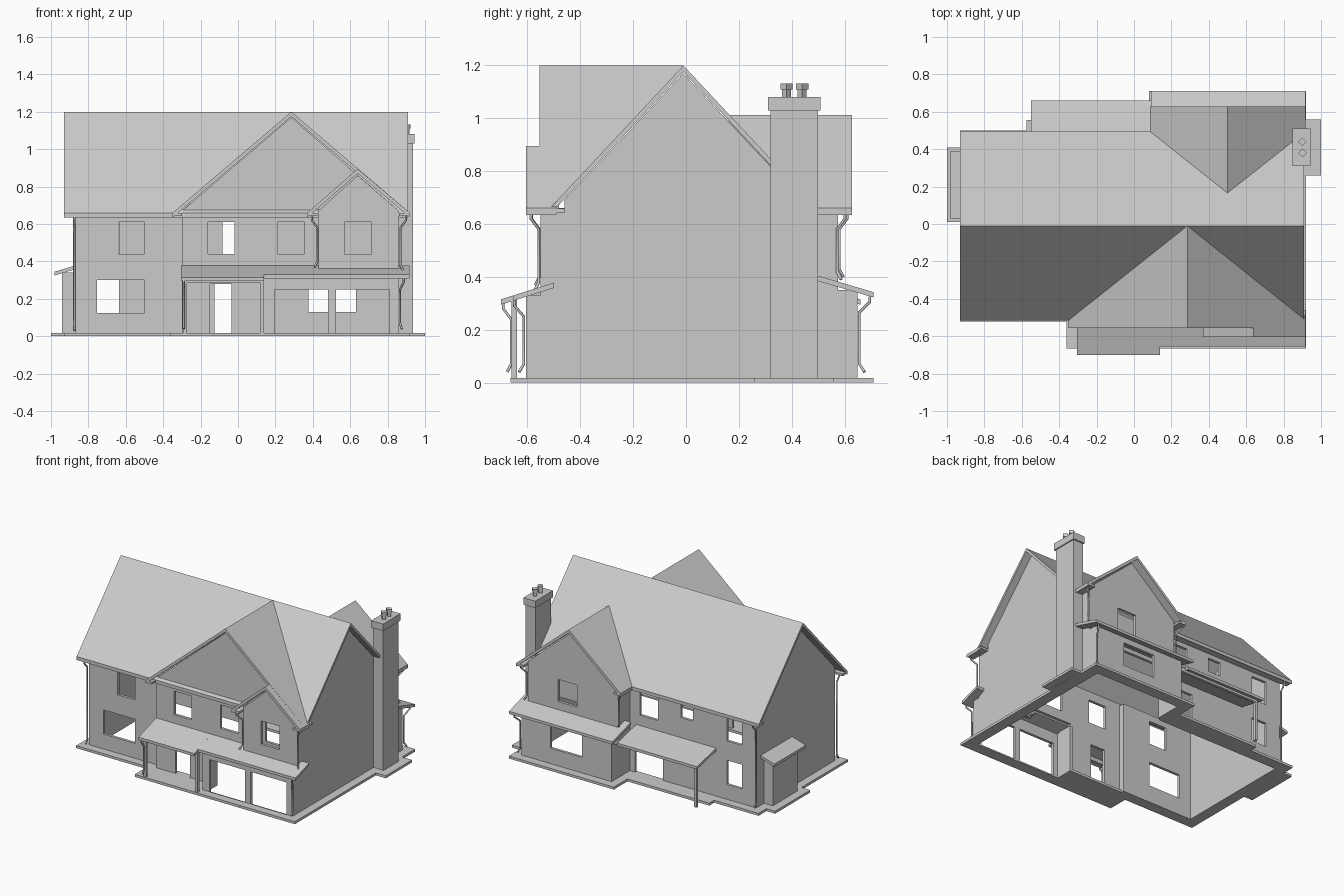
import bpy, bmesh
from mathutils import Vector

cube = bpy.data.objects.get("Cube")
if cube:
    bpy.data.objects.remove(cube)

GREY = (0.6, 0.6, 0.6, 1)
stone = bpy.data.materials.new("plain_grey")
stone.use_nodes = True
stone.diffuse_color = GREY
stone.node_tree.nodes["Principled BSDF"].inputs["Base Color"].default_value = GREY

WALL = 0.02      # wall thickness
EAVE = 0.66      # height of the main eaves
RIDGE = 1.2      # height of the main ridge


def finish(name, bm):
    bmesh.ops.recalc_face_normals(bm, faces=bm.faces)
    mesh = bpy.data.meshes.new(name)
    bm.to_mesh(mesh)
    bm.free()
    mesh.materials.append(stone)
    obj = bpy.data.objects.new(name, mesh)
    bpy.context.collection.objects.link(obj)
    return obj


def extruded(name, polygons, push):
    """Flat polygons pushed along a vector to make a solid sheet."""
    bm = bmesh.new()
    for poly in polygons:
        bm.faces.new([bm.verts.new(p) for p in poly])
    bmesh.ops.remove_doubles(bm, verts=bm.verts, dist=1e-5)
    new = bmesh.ops.extrude_face_region(bm, geom=bm.faces[:], use_keep_orig=True)
    moved = [g for g in new["geom"] if isinstance(g, bmesh.types.BMVert)]
    bmesh.ops.translate(bm, verts=moved, vec=Vector(push))
    return finish(name, bm)


def box(name, x, y, z):
    base = [(x[0], y[0], z[0]), (x[1], y[0], z[0]), (x[1], y[1], z[0]), (x[0], y[1], z[0])]
    return extruded(name, [base], (0, 0, z[1] - z[0]))


def wall(name, axis, pos, u, z, inward, holes=(), apex=None):
    """Wall facing along an axis, with open windows (u0, u1, z0, z1) and an optional gable."""
    us = sorted({*u, *(v for h in holes for v in h[:2])})
    zs = sorted({*z, *(v for h in holes for v in h[2:])})
    place = (lambda a, b: (pos, a, b)) if axis == "x" else (lambda a, b: (a, pos, b))
    polys = []
    for a, b in zip(us, us[1:]):
        for c, d in zip(zs, zs[1:]):
            mu, mz = (a + b) / 2, (c + d) / 2
            if not any(h[0] < mu < h[1] and h[2] < mz < h[3] for h in holes):
                polys.append([place(a, c), place(b, c), place(b, d), place(a, d)])
    if apex:
        polys.append([place(v, z[1]) for v in us] + [place(*apex)])
    depth = inward * WALL
    extruded(name, polys, (depth, 0, 0) if axis == "x" else (0, depth, 0))


def roof(name, *polys, thick=0.025):
    extruded(name, polys, (0, 0, -thick))


def lean_to(name, x, outer, inner, thick=0.02):
    """Single slope between two (y, z) edges."""
    (y0, z0), (y1, z1) = outer, inner
    roof(name, [(x[0], y0, z0), (x[1], y0, z0), (x[1], y1, z1), (x[0], y1, z1)], thick=thick)


def pipe(name, points, radius=0.006):
    curve = bpy.data.curves.new(name, "CURVE")
    curve.dimensions = "3D"
    curve.bevel_depth = radius
    curve.bevel_resolution = 1
    curve.use_fill_caps = True
    line = curve.splines.new("POLY")
    line.points.add(len(points) - 1)
    for p, co in zip(line.points, points):
        p.co = (*co, 1)
    curve.materials.append(stone)
    bpy.context.collection.objects.link(bpy.data.objects.new(name, curve))


# Paved apron following the footprint
plan = [(-.87, -.46), (-.30, -.46), (-.30, -.605), (.86, -.605), (.86, .32), (.94, .32),
        (.94, .50), (.86, .50), (.86, .65), (.14, .65), (.14, .495), (-.515, .495),
        (-.515, .44), (-.87, .44), (-.87, .35), (-.94, .35), (-.94, .07), (-.87, .07)]
outer = []
for i, p in enumerate(plan):
    a, p, b = Vector(plan[i - 1]), Vector(p), Vector(plan[(i + 1) % len(plan)])
    d, e = (p - a).normalized(), (b - p).normalized()
    outer.append(p + 0.06 * Vector((d.y + e.y, -d.x - e.x)))
strips = []
for i in range(len(plan)):
    j = (i + 1) % len(plan)
    strips.append([(*q, 0) for q in (plan[i], plan[j], outer[j], outer[i])])
extruded("apron", strips, (0, 0, 0.018))
box("front_porch_floor", (-.30, .14), (-.61, -.46), (0, .018))
box("rear_porch_floor", (-.515, .14), (.44, .50), (0, .018))

# Front walls
UP = (.44, .61)  # sill and head of the upper windows
bay_window = (.57, .715, *UP)
wall("front_left_wall", "y", -.46, (-.87, -.30), (0, .66), 1,
     [(-.755, -.50, .125, .30), (-.64, -.50, *UP)])
wall("entry_wall", "y", -.50, (-.30, .14), (0, .37), 1, [(-.15, -.035, .018, .28)])
wall("front_gable_wall", "y", -.50, (-.30, .86), (.37, .67), 1,
     [(-.16, -.02, *UP), (.21, .355, *UP), bay_window], (.285, 1.17))
wall("small_gable_wall", "y", -.55, (.43, .86), (.33, .67), 1, [bay_window], (.64, .86))
wall("garage_wall", "y", -.605, (.14, .86), (0, .33), 1,
     [(.195, .48, .01, .25), (.525, .81, .01, .25)])
wall("front_gable_return", "x", -.30, (-.50, -.44), (0, .66), 1)
wall("small_gable_return", "x", .43, (-.55, -.50), (.34, .68), 1)
wall("garage_return", "x", .14, (-.605, -.46), (0, .34), 1)

# Side walls
for name, x, side in (("right", .86, -1), ("left", -.87, 1)):
    wall(name + "_gable_wall", "x", x, (-.46, .44), (.65, .69), side, apex=(-.01, 1.17))
wall("left_wall", "x", -.87, (-.46, .44), (0, .65), 1)
wall("right_wall", "x", .86, (-.55, .575), (0, .65), -1)
wall("right_garage_wall", "x", .86, (-.605, -.55), (0, .33), -1)
wall("right_rear_wall", "x", .86, (.575, .65), (0, .35), -1)

# Rear walls
wall("rear_wall", "y", .44, (-.87, .14), (0, .66), -1,
     [(-.755, -.635, .125, .30), (-.755, -.635, *UP), (-.365, -.267, .51, .61),
      (-.083, .06, *UP), (-.125, .10, .018, .28)])
wall("inner_wall", "y", .44, (.14, .86), (.40, .66), -1)
wall("rear_gable_wall", "y", .575, (.14, .86), (.34, .67), -1,
     [(.468, .62, .44, .60)], (.50, .98))
wall("rear_lower_wall", "y", .65, (.14, .86), (0, .35), -1, [(.377, .63, .13, .30)])
wall("rear_gable_return", "x", .14, (.44, .575), (0, .66), 1)
wall("rear_lower_return", "x", .14, (.575, .65), (0, .35), 1)

# Main roof and cross gables
roof("main_roof_front", [(-.93, -.515, EAVE), (.91, -.515, EAVE), (.91, -.01, RIDGE), (-.93, -.01, RIDGE)])
roof("main_roof_rear", [(-.93, .495, EAVE), (.91, .495, EAVE), (.91, -.01, RIDGE), (-.93, -.01, RIDGE)])


def cross_gable(name, x, eaves, ridge_z, verge, valley_top, valley_foot):
    for side, ex in zip(("left", "right"), eaves):
        roof(name + "_" + side, [(x, valley_top, ridge_z), (ex, valley_foot, EAVE),
                                 (ex, verge, EAVE), (x, verge, ridge_z)])


cross_gable("front_gable_roof", .285, (-.35, .918), RIDGE, -.555, -.01, -.515)
cross_gable("rear_gable_roof", .50, (.085, .918), 1.012, .628, .16, .495)
cross_gable("small_gable_roof", .64, (.37, .918), .895, -.605, -.49, -.49)

# Boxed eaves
SOFFIT = (.642, .658)
for name, x, y in (("front_left", (-.93, -.35), (-.515, -.46)),
                   ("front_gable", (-.35, -.30), (-.555, -.46)),
                   ("small_gable", (.37, .43), (-.605, -.50)),
                   ("front_right", (.86, .918), (-.605, -.46)),
                   ("rear_main", (-.93, .085), (.44, .495)),
                   ("rear_gable", (.085, .14), (.44, .628)),
                   ("rear_right", (.86, .918), (.50, .628))):
    box(name + "_eave", x, y, SOFFIT)

# Lean-to roofs
lean_to("front_porch_roof", (-.305, .14), (-.70, .315), (-.50, .378))
lean_to("garage_roof", (.14, .918), (-.655, .329), (-.50, .378))
lean_to("rear_lean_to_roof", (.09, .918), (.71, .342), (.50, .404))
lean_to("rear_porch_roof", (-.55, .09), (.66, .315), (.44, .365))
box("front_porch_beam", (-.295, .14), (-.66, -.64), (.285, .315))
box("rear_porch_beam", (-.525, .14), (.61, .63), (.285, .315))

# Porch posts
for name, x, y in (("front_left_post", -.285, -.65), ("front_right_post", .13, -.65),
                   ("rear_post", -.515, .62)):
    box(name, (x - .01, x + .01), (y - .01, y + .01), (0, .30))

# Side shed
box("side_shed", (-.94, -.87), (.07, .35), (0, .34))
roof("side_shed_roof", [(-.98, .03, .345), (-.87, .03, .378), (-.87, .39, .378), (-.98, .39, .345)], thick=.02)

# Chimney with four-sided pots
box("chimney", (.855, .935), (.32, .50), (0, 1.03))
box("chimney_cap", (.848, .943), (.31, .51), (1.03, 1.08))
for i, y in enumerate((.38, .44)):
    for part, r, z in (("stem", .017, (1.08, 1.11)), ("rim", .023, (1.11, 1.132))):
        ring = [(.90 + r, y, z[0]), (.90, y + r, z[0]), (.90 - r, y, z[0]), (.90, y - r, z[0])]
        extruded(f"chimney_pot_{part}_{i + 1}", [ring], (0, 0, z[1] - z[0]))

# Downpipes: swan neck from the gutter, straight drop, small kick at the foot
for name, x, y, dx, dy, top, foot in (
        ("front_left", -.875, -.47, 0, -.035, .64, .03),
        ("small_gable", .425, -.555, -.03, -.03, .64, .37),
        ("front_right", .868, -.557, .03, -.03, .64, .35),
        ("rear_gable", .132, .58, -.03, .03, .64, .40),
        ("rear_right", .868, .572, .03, .03, .64, .39),
        ("rear_left", -.875, .45, 0, .035, .64, .03),
        ("garage", .866, -.614, .02, -.035, .31, .04),
        ("rear_lower", .866, .656, .02, .04, .325, .04),
        ("porch", -.29, -.662, 0, -.03, .30, .04)):
    pipe(name + "_downpipe", [(x + dx, y + dy, top), (x + dx, y + dy, top - .02), (x, y, top - .06),
                              (x, y, foot + .03), (x + dx / 2, y + dy / 2, foot)])
